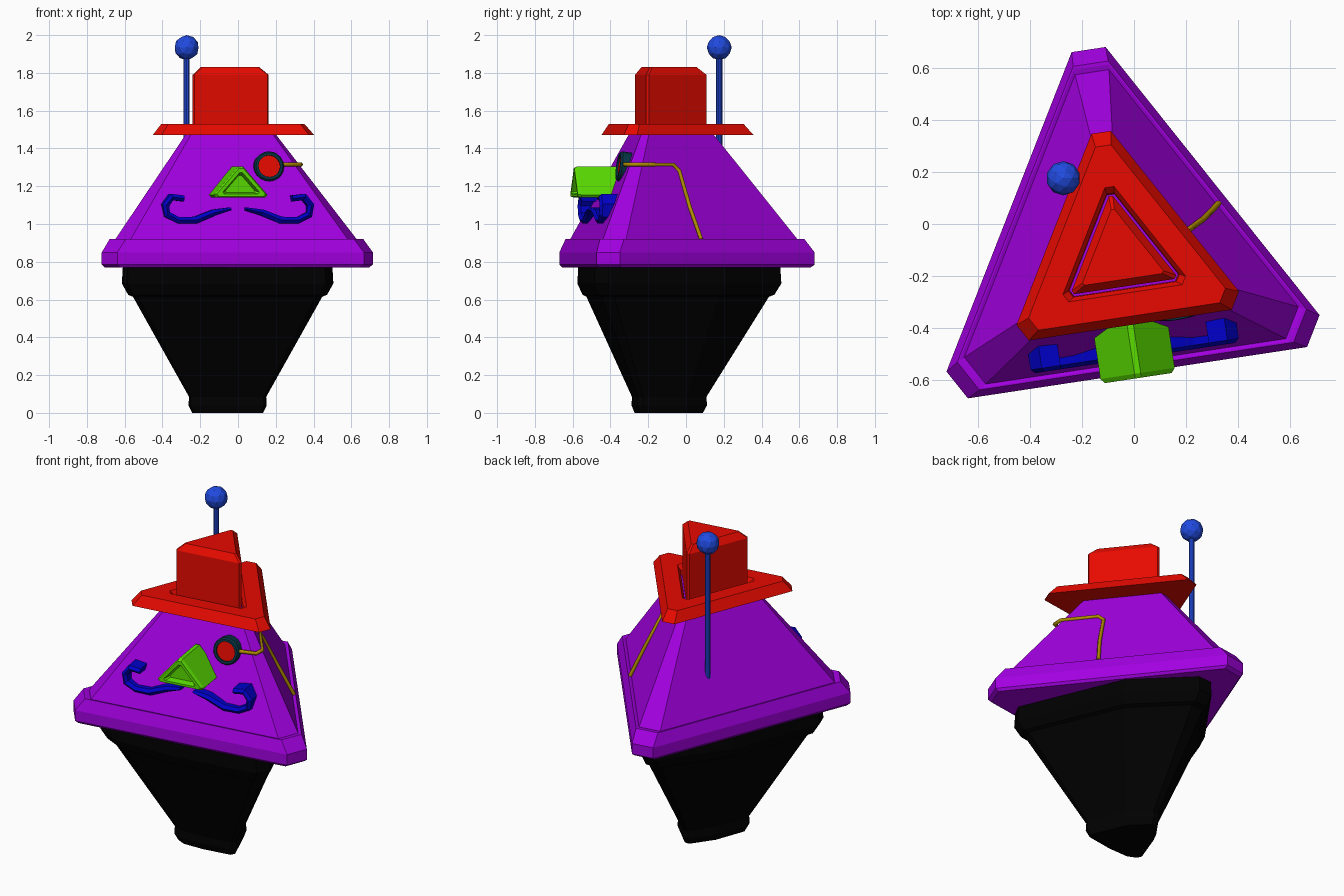
import bpy, bmesh
from math import sin, cos, radians, pi
from mathutils import Matrix, Vector

if "Cube" in bpy.data.objects:
    bpy.data.objects.remove(bpy.data.objects["Cube"])

CENTRE = Matrix.Translation((-0.055, -0.12, 0))
TURNED = CENTRE @ Matrix.Rotation(radians(8.6), 4, 'Z')


def material(name, rgb):
    m = bpy.data.materials.new(name)
    m.diffuse_color = (*rgb, 1)
    m.use_nodes = True
    m.node_tree.nodes["Principled BSDF"].inputs["Base Color"].default_value = m.diffuse_color
    return m


PURPLE = material("purple", (0.36, 0.0, 0.75))
BLACK = material("black", (0.0, 0.0, 0.0))
RED = material("red", (0.8, 0.003, 0.0))
GREEN = material("green", (0.10, 0.72, 0.0))
NAVY = material("navy", (0.0, 0.0, 0.58))
BLUE = material("blue", (0.015, 0.07, 0.75))
BRASS = material("brass", (0.45, 0.27, 0.0))
TEAL = material("teal", (0.002, 0.035, 0.06))


def finish(bm, name, mat, matrix):
    bmesh.ops.recalc_face_normals(bm, faces=bm.faces)
    me = bpy.data.meshes.new(name)
    bm.to_mesh(me)
    bm.free()
    me.materials.append(mat)
    ob = bpy.data.objects.new(name, me)
    ob.matrix_world = matrix
    bpy.context.collection.objects.link(ob)
    return ob


def loft(name, rings, mat, matrix, closed=False):
    """Skin equal-length rings; cap the ends, or join last to first."""
    bm = bmesh.new()
    vs = [[bm.verts.new(p) for p in r] for r in rings]
    n = len(vs[0])
    pairs = list(zip(vs, vs[1:])) + ([(vs[-1], vs[0])] if closed else [])
    for a, b in pairs:
        for i in range(n):
            j = (i + 1) % n
            bm.faces.new((a[i], a[j], b[j], b[i]))
    if not closed:
        bm.faces.new(vs[0])
        bm.faces.new(vs[-1])
    return finish(bm, name, mat, matrix)


def tri(r, h, z):
    """Triangle with chamfered corners: corner radius r, half chamfer h."""
    out = []
    for a in (90, 210, 330):
        c, s = cos(radians(a)), sin(radians(a))
        out += [(r * c - k * h * s, r * s + k * h * c, z) for k in (-1, 1)]
    return out


# bulging triangle cross-section of the lower body
SECTION = [(-0.37, -0.455), (0.02, -0.445), (0.52, -0.365), (0.56, -0.29), (0.30, 0.33),
           (0.0, 0.625), (-0.09, 0.62), (-0.36, 0.24), (-0.56, -0.30), (-0.53, -0.38)]


def section(s, z):
    return [(s * x, s * y, z) for x, y in SECTION]


def circle(r, y, n=20):
    return [(r * cos(2 * pi * i / n), y, r * sin(2 * pi * i / n)) for i in range(n)]


# black lower body
loft("lower_body", [section(s, z) for s, z in (
    (0.335, 0), (0.37, 0.04), (0.365, 0.085), (0.895, 0.615), (0.94, 0.625),
    (1.0, 0.685), (0.99, 0.78))], BLACK, CENTRE)

# purple head with rim
loft("head", [tri(*p) for p in (
    (0.78, 0.064, 0.77), (0.80, 0.066, 0.785), (0.80, 0.066, 0.85),
    (0.745, 0.068, 0.92), (0.732, 0.068, 0.92), (0.712, 0.066, 0.915),
    (0.265, 0.022, 1.475))], PURPLE, TURNED)

# hat: open brim and separate crown
loft("hat_brim", [tri(*p) for p in (
    (0.235, 0.015, 1.47), (0.478, 0.038, 1.47), (0.425, 0.03, 1.53),
    (0.265, 0.018, 1.53), (0.24, 0.015, 1.505))], RED, TURNED, closed=True)
loft("hat_crown", [tri(*p) for p in (
    (0.23, 0.008, 1.46), (0.23, 0.008, 1.79), (0.178, 0.006, 1.83))], RED, TURNED)


# nose: prism with recessed front
def nose_ring(s, y):
    return [(x * s, y, z * s * 0.66 + 1.2) for x, z, _ in tri(0.16, 0.012, 0)]


loft("nose", [nose_ring(*p) for p in (
    (1, -0.25), (1, -0.46), (0.9, -0.478), (0.68, -0.478), (0.55, -0.44))],
    GREEN, TURNED)

# monocle ring and lens
EYE = TURNED @ Matrix.Translation((0.183, -0.235, 1.302)) @ Matrix.Rotation(radians(-8), 4, 'X')
loft("monocle_ring", [circle(*p) for p in (
    (0.058, 0.04), (0.08, 0.04), (0.08, -0.025), (0.072, -0.035), (0.058, -0.035))],
    TEAL, EYE, closed=True)
loft("monocle_lens", [circle(0.06, 0.03), circle(0.06, -0.025)], RED, EYE)

# moustache: tapered curl swept on each side
CURL = [(0.04, 1.08, 0.008), (0.13, 1.06, 0.017), (0.23, 1.02, 0.019), (0.32, 1.02, 0.017),
        (0.38, 1.05, 0.018), (0.388, 1.10, 0.018), (0.355, 1.143, 0.018), (0.29, 1.135, 0.016)]
for side, label in ((1, "right"), (-1, "left")):
    rings = []
    for i, (x, z, w) in enumerate(CURL):
        a, b = CURL[max(i - 1, 0)], CURL[min(i + 1, len(CURL) - 1)]
        t = Vector((b[0] - a[0], b[1] - a[1])).normalized() * w
        rings.append([(side * (x - k * t.y), y, z + k * t.x)
                      for k, y in ((1, -0.30), (1, -0.385), (0, -0.40), (-1, -0.385), (-1, -0.30))])
    loft("moustache_" + label, rings, NAVY, TURNED)


# monocle chain, lying on the right face of the head
def on_face(y, z):
    d = 0.15 + (1.47 - z) * 0.49
    return ((d - 0.624 * (y + 0.12)) / 0.782 - 0.055 + 0.004, y, z)


path = [(0.235, -0.325, 1.315), (0.33, -0.295, 1.315)] + [on_face(*p) for p in (
    (-0.24, 1.315), (-0.07, 1.315), (-0.035, 1.28), (0.02, 1.09), (0.08, 0.92))]
cu = bpy.data.curves.new("monocle_chain", 'CURVE')
cu.dimensions = '3D'
cu.bevel_depth = 0.011
cu.bevel_resolution = 1
cu.use_fill_caps = True
sp = cu.splines.new('POLY')
sp.points.add(len(path) - 1)
for pt, co in zip(sp.points, path):
    pt.co = (*co, 1)
cu.materials.append(BRASS)
bpy.context.collection.objects.link(bpy.data.objects.new("monocle_chain", cu))

# antenna rod and ball
ANTENNA = Matrix.Translation((-0.272, 0.176, 0))
bm = bmesh.new()
bmesh.ops.create_cone(bm, cap_ends=True, segments=10, radius1=0.016, radius2=0.016, depth=0.85,
                      matrix=Matrix.Translation((0, 0, 1.495)))
finish(bm, "antenna_rod", BLUE, ANTENNA)
bm = bmesh.new()
bmesh.ops.create_icosphere(bm, subdivisions=2, radius=0.066,
                           matrix=Matrix.Translation((0, 0, 1.934)))
finish(bm, "antenna_ball", BLUE, ANTENNA)
